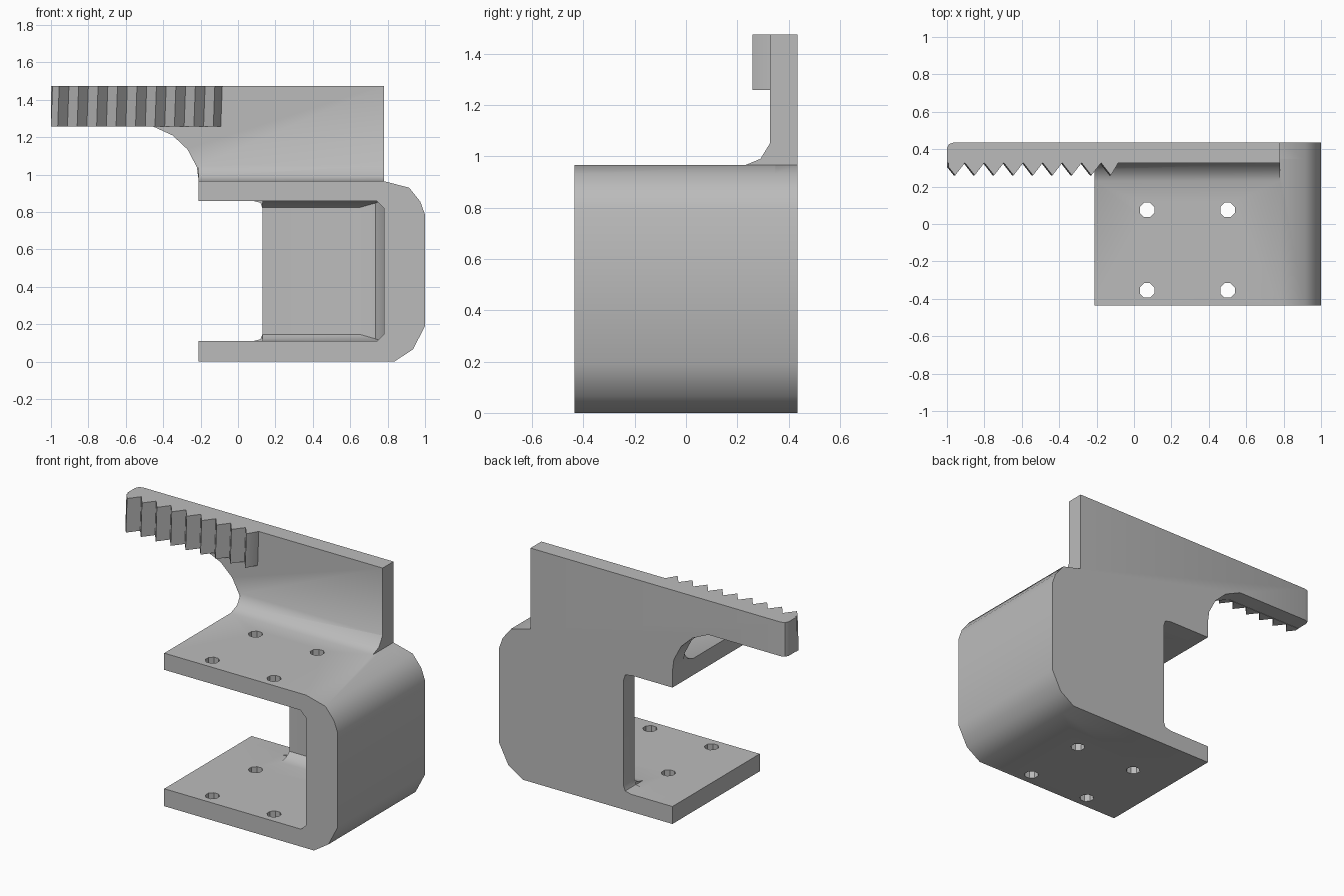
import bpy, bmesh, math
from mathutils import Vector

old = bpy.data.objects.get("Cube")
if old:
    bpy.data.objects.remove(old, do_unlink=True)

GREY = (0.5, 0.5, 0.5, 1)
grey = bpy.data.materials.new("plain grey")
grey.use_nodes = True
grey.diffuse_color = GREY
grey.node_tree.nodes["Principled BSDF"].inputs["Base Color"].default_value = GREY


def prism(name, outline, axis, start, end, shift=(0, 0)):
    """Extrude a 2D outline along an axis, optionally slanting it by shift."""
    def place(u, v, w):
        return {"x": (w, u, v), "y": (u, w, v), "z": (u, v, w)}[axis]
    bm = bmesh.new()
    face = bm.faces.new([bm.verts.new(place(u, v, start)) for u, v in outline])
    extruded = bmesh.ops.extrude_face_region(bm, geom=[face])["geom"]
    move = Vector(place(shift[0], shift[1], end - start))
    bmesh.ops.translate(bm, vec=move, verts=[g for g in extruded if isinstance(g, bmesh.types.BMVert)])
    bmesh.ops.recalc_face_normals(bm, faces=bm.faces)
    mesh = bpy.data.meshes.new(name)
    bm.to_mesh(mesh)
    bm.free()
    mesh.materials.append(grey)
    obj = bpy.data.objects.new(name, mesh)
    bpy.context.collection.objects.link(obj)
    return obj


def combine(target, tool, operation):
    """Apply a boolean and discard the tool."""
    tool.hide_render = True
    mod = target.modifiers.new(operation, "BOOLEAN")
    mod.operation, mod.solver, mod.object = operation, "EXACT", tool
    bpy.context.view_layer.objects.active = target
    bpy.ops.object.modifier_apply(modifier=mod.name)
    bpy.data.objects.remove(tool, do_unlink=True)


FRONT, BACK, WALL = -0.435, 0.435, 0.327
LEFT_END, INNER, TOP = -0.21, 0.78, 1.475
SHELF_LOW, SHELF_HIGH, DECK = 0.11, 0.86, 0.965

# Outer rounded side, shared by the channel and the back plate
outer = [(LEFT_END, 0), (0.835, 0), (0.935, 0.065), (1, 0.19), (1, 0.785),
         (0.975, 0.855), (0.915, 0.93), (INNER, DECK)]

# C-shaped channel
channel = outer + [(LEFT_END, DECK), (LEFT_END, SHELF_HIGH), (0.74, SHELF_HIGH),
                   (INNER, 0.82), (INNER, 0.145), (0.745, SHELF_LOW), (LEFT_END, SHELF_LOW)]
bracket = prism("bracket_body", channel, "y", FRONT, WALL + 0.02)

# Back plate with the long arm and the open notch
plate = outer + [(INNER, TOP), (-1, TOP), (-1, 1.26), (-0.46, 1.26), (-0.35, 1.21),
                 (-0.27, 1.135), (-0.22, 1.04), (LEFT_END, DECK), (LEFT_END, SHELF_HIGH),
                 (0.08, SHELF_HIGH), (0.12, 0.85), (0.13, 0.82), (0.13, 0.145),
                 (0.12, 0.12), (0.08, SHELF_LOW), (LEFT_END, SHELF_LOW)]
combine(bracket, prism("back_plate", plate, "y", WALL, BACK), "UNION")

# Fillet between the deck and the standing plate
deck_fillet = [(0.23, DECK), (0.29, 0.99), (WALL, 1.05), (0.35, 1.05), (0.35, 0.94), (0.23, 0.94)]
combine(bracket, prism("deck_fillet", deck_fillet, "x", LEFT_END, INNER), "UNION")

# Fillets inside the channel, along the floor, ceiling and side wall
for z, d in ((SHELF_LOW, 1), (SHELF_HIGH, -1)):
    edge = [(0.24, z), (0.295, z + 0.012 * d), (WALL, z + 0.036 * d),
            (0.35, z + 0.036 * d), (0.35, z - 0.03 * d), (0.24, z - 0.03 * d)]
    combine(bracket, prism("inner_fillet", edge, "x", 0.13, 0.8), "UNION")
corner = [(0.65, WALL), (0.735, 0.295), (INNER, 0.22), (0.8, 0.22), (0.8, 0.35), (0.65, 0.35)]
combine(bracket, prism("corner_fillet", corner, "z", 0.09, 0.88), "UNION")

# Screw holes through both shelves
for x in (0.07, 0.5):
    for y in (0.075, -0.355):
        ring = [(x + 0.042 * math.cos(math.tau * (i + 0.5) / 8),
                 y + 0.042 * math.sin(math.tau * (i + 0.5) / 8)) for i in range(8)]
        combine(bracket, prism("hole_cutter", ring, "z", -0.1, 1.1), "DIFFERENCE")

# Eased vertical edge at the tip of the arm
tip = [(-1.05, 0.405), (-1, 0.405), (-0.99, 0.427), (-0.965, BACK), (-0.965, 0.5), (-1.05, 0.5)]
combine(bracket, prism("tip_cutter", tip, "z", 1.2, 1.5), "DIFFERENCE")

# Saw-tooth rack along the front of the arm
PITCH = 0.104
rack = [(-1, WALL + 0.004), (-1, 0.305)]
for i in range(9):
    peak = -0.964 + PITCH * i
    rack += [(peak, 0.26), (peak + PITCH / 2, WALL)]
rack[-1] = (-0.092, WALL)
rack.append((-0.092, WALL + 0.004))
teeth = prism("teeth", rack, "z", 1.258, TOP, shift=(0.008, 0))

for obj in (bracket, teeth):
    bpy.ops.object.select_all(action="DESELECT")
    obj.select_set(True)
    bpy.context.view_layer.objects.active = obj
    bpy.ops.object.shade_smooth_by_angle(angle=math.radians(38))
